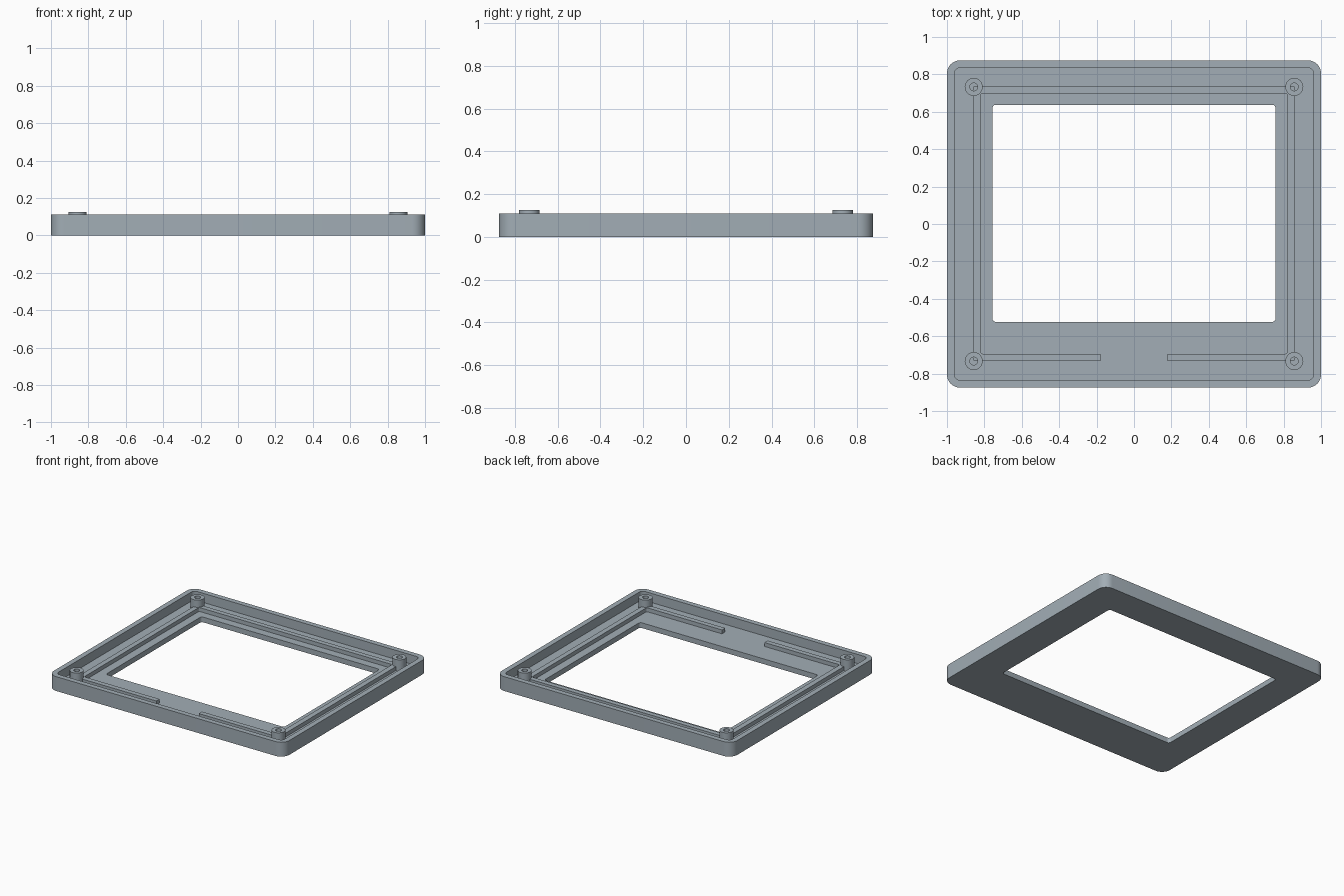
import bpy, bmesh, math

if "Cube" in bpy.data.objects:
    bpy.data.objects.remove(bpy.data.objects["Cube"])

FLOOR, WALL, RIB, BOSS = 0.04, 0.11, 0.07, 0.125

mat = bpy.data.materials.new("blue grey plastic")
mat.diffuse_color = (0.36, 0.42, 0.465, 1)
mat.use_nodes = True
mat.node_tree.nodes["Principled BSDF"].inputs["Base Color"].default_value = mat.diffuse_color


def rounded_rect(x0, x1, y0, y1, r, n=8):
    """Counter-clockwise outline, starting at the lower right corner."""
    corners = [(x1 - r, y0 + r, -90), (x1 - r, y1 - r, 0),
               (x0 + r, y1 - r, 90), (x0 + r, y0 + r, 180)]
    pts = []
    for cx, cy, start in corners:
        for i in range(n + 1):
            a = math.radians(start + 90 * i / n)
            pts.append((cx + r * math.cos(a), cy + r * math.sin(a)))
    return pts


def finish(name, bm):
    bmesh.ops.recalc_face_normals(bm, faces=bm.faces)
    mesh = bpy.data.meshes.new(name)
    bm.to_mesh(mesh)
    bm.free()
    mesh.materials.append(mat)
    ob = bpy.data.objects.new(name, mesh)
    bpy.context.collection.objects.link(ob)
    bpy.ops.object.select_all(action='DESELECT')
    bpy.context.view_layer.objects.active = ob
    ob.select_set(True)
    bpy.ops.object.shade_smooth_by_angle(angle=math.radians(30))
    return ob


def loft(name, loops):
    """Join a closed cycle of (outline, height) loops into a solid ring."""
    bm = bmesh.new()
    rings = [[bm.verts.new((x, y, z)) for x, y in pts] for pts, z in loops]
    for k, a in enumerate(rings):
        b = rings[(k + 1) % len(rings)]
        for i in range(len(a)):
            j = (i + 1) % len(a)
            bm.faces.new((a[i], a[j], b[j], b[i]))
    return finish(name, bm)


# Bezel tray: outer wall, recessed floor and window opening
outer = rounded_rect(-1, 1, -0.875, 0.875, 0.07)
inner = rounded_rect(-0.96, 0.96, -0.835, 0.835, 0.03)
window = rounded_rect(-0.757, 0.757, -0.523, 0.637, 0.018)
loft("bezel_tray", [(outer, 0), (outer, WALL), (inner, WALL),
                    (inner, FLOOR), (window, FLOOR), (window, 0)])

# Raised rib around the window, open at the front middle
gap = 0.18
outside = rounded_rect(-0.86, 0.86, -0.733, 0.737, 0.01, 4)
inside = rounded_rect(-0.82, 0.82, -0.694, 0.699, 0.012, 4)
outline = ([(gap, -0.733)] + outside + [(-gap, -0.733), (-gap, -0.694)]
           + inside[::-1] + [(gap, -0.694)])
bm = bmesh.new()
face = bm.faces.new([bm.verts.new((x, y, FLOOR - 0.005)) for x, y in outline])
ext = bmesh.ops.extrude_face_region(bm, geom=[face], use_keep_orig=True)
for v in ext["geom"]:
    if isinstance(v, bmesh.types.BMVert):
        v.co.z = RIB
finish("window_rib", bm)


# Screw bosses with a blind hole in each corner
def circle(cx, cy, r, n=32):
    return [(cx + r * math.cos(2 * math.pi * i / n),
             cy + r * math.sin(2 * math.pi * i / n)) for i in range(n)]


for sx in (-1, 1):
    for sy in (-1, 1):
        c = (sx * 0.857, sy * 0.733)
        rim, hole = circle(*c, 0.048), circle(*c, 0.021)
        loft("screw_boss", [(rim, FLOOR - 0.005), (rim, BOSS),
                            (hole, BOSS), (hole, FLOOR - 0.005)])
